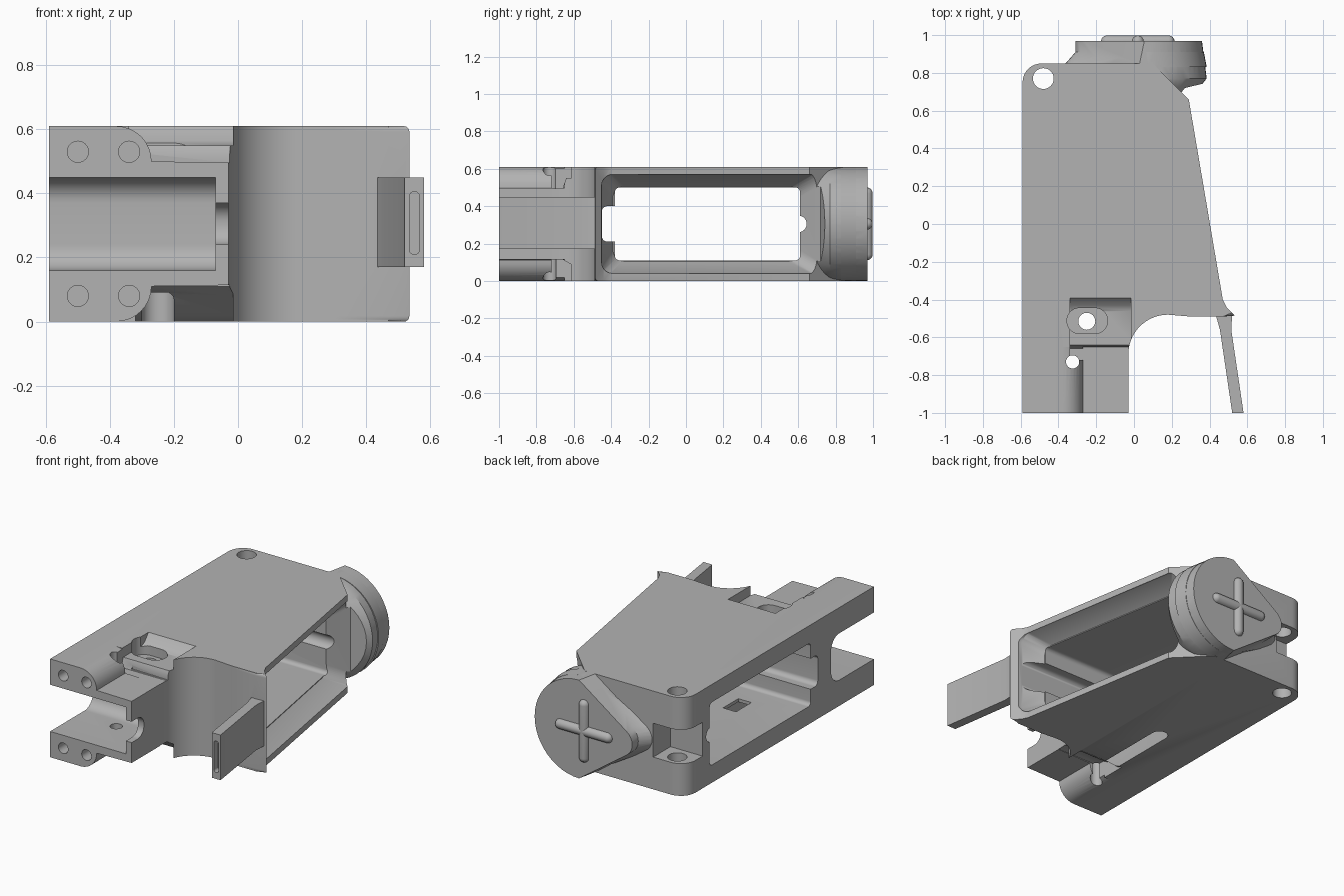
import bpy, bmesh, math
from mathutils import Vector

if "Cube" in bpy.data.objects:
    bpy.data.objects.remove(bpy.data.objects["Cube"])

H = 0.61          # overall thickness
MID = H / 2

grey = bpy.data.materials.new("matte_grey")
grey.use_nodes = True
COLOUR = (0.45, 0.45, 0.45, 1)
grey.diffuse_color = COLOUR
grey.node_tree.nodes["Principled BSDF"].inputs["Base Color"].default_value = COLOUR


def place(axis, a, b, c):
    return {"x": (c, a, b), "y": (a, c, b), "z": (a, b, c)}[axis]


def finish(name, bm):
    bmesh.ops.recalc_face_normals(bm, faces=bm.faces)
    me = bpy.data.meshes.new(name)
    bm.to_mesh(me)
    bm.free()
    me.materials.append(grey)
    ob = bpy.data.objects.new(name, me)
    bpy.context.collection.objects.link(ob)
    return ob


def prism(name, axis, pts, lo, hi, soften=None, width=0.05):
    """Extrude a 2D outline along an axis, optionally rounding chosen rim edges."""
    bm = bmesh.new()
    rings = [[bm.verts.new(place(axis, a, b, c)) for a, b in pts] for c in (lo, hi)]
    for r in rings:
        bm.faces.new(r)
    n = len(pts)
    for i in range(n):
        j = (i + 1) % n
        bm.faces.new((rings[0][i], rings[0][j], rings[1][j], rings[1][i]))
    if soften:
        rim = [e for e in bm.edges if abs(e.verts[0].co.z - e.verts[1].co.z) < 1e-5
               and all(soften(v.co) for v in e.verts)]
        bmesh.ops.bevel(bm, geom=rim, offset=width, segments=5, profile=0.5,
                        affect="EDGES", clamp_overlap=True)
    return finish(name, bm)


def hull(name, points):
    bm = bmesh.new()
    for p in points:
        bm.verts.new(p)
    res = bmesh.ops.convex_hull(bm, input=bm.verts)
    loose = [g for g in res["geom_interior"] if isinstance(g, bmesh.types.BMVert)]
    bmesh.ops.delete(bm, geom=loose, context="VERTS")
    return finish(name, bm)


def arc(cx, cy, r, start, end, n=10):
    angles = [math.radians(start + (end - start) * i / n) for i in range(n + 1)]
    return [(cx + r * math.cos(t), cy + r * math.sin(t)) for t in angles]


def rounded(a0, a1, b0, b1, r):
    return (arc(a1 - r, b1 - r, r, 0, 90) + arc(a0 + r, b1 - r, r, 90, 180)
            + arc(a0 + r, b0 + r, r, 180, 270) + arc(a1 - r, b0 + r, r, 270, 360))


def box(name, x, y, z):
    return prism(name, "z", [(x[0], y[0]), (x[1], y[0]), (x[1], y[1]), (x[0], y[1])], *z)


def rod(name, axis, a, b, r, lo, hi):
    return prism(name, axis, arc(a, b, r, 0, 348.75, 31), lo, hi)


def combine(target, others, operation):
    for ob in others:
        mod = target.modifiers.new("join", "BOOLEAN")
        mod.operation, mod.object, mod.solver = operation, ob, "EXACT"
        bpy.context.view_layer.objects.active = target
        bpy.ops.object.modifier_apply(modifier=mod.name)
        bpy.data.objects.remove(ob)


def flip(pts):
    return [(a, H - b) for a, b in pts]


# Main housing, with the scooped rear wall softened along its rims
scoop = arc(0.18, -0.69, 0.21, 90, 180, 14)
outline = ([(-0.59, -1)] + arc(-0.49, 0.75, 0.1, 180, 90, 8)
           + [(0.1, 0.85), (0.29, 0.66), (0.47, -0.40), (0.49, -0.44), (0.535, -0.485),
              (0.47, -0.49), (0.30, -0.49)] + scoop + [(-0.03, -1)])
housing = prism("housing", "z", outline, 0, H,
                lambda p: -0.7 < p.y < -0.47 and p.x > -0.04, 0.06)


# Egg-shaped end cap, flared where it meets the housing
def egg(y, dx=0.0, tip=-0.22):
    ring = arc(0.08 + dx, MID, MID, -90, 90, 24) + arc(tip, MID, 0.09, 90, 270, 12)
    return [(a, y, b) for a, b in ring]


cap = hull("end_cap", egg(0.66, -0.09) + egg(0.77) + egg(0.97, -0.025))
flare = hull("cap_flare", egg(0.83, 0, -0.29) + egg(0.86, -0.01, -0.26) + egg(0.91, -0.015))

# Guard arm at the rear
guard = prism("guard_arm", "z", [(0.43, -0.47), (0.455, -0.56), (0.52, -1), (0.58, -1),
                                 (0.515, -0.56), (0.52, -0.47)], 0.17, 0.45)
combine(housing, [cap, flare, guard], "UNION")

cuts = []

# Through well and its end notches
cuts.append(prism("well", "x", rounded(-0.38, 0.61, 0.11, 0.50, 0.025), -0.8, 0.8))
cuts.append(prism("well_notch", "x", rounded(-0.45, -0.3, 0.21, 0.40, 0.03), -0.8, 0.8))
cuts.append(rod("well_groove", "x", 0.60, MID, 0.045, -0.8, 0.8))


# Funnel mouth following the slanted side
def mouth(y0, y1, z0, z1, dx):
    return [(0.29 + (0.66 - y) * 0.176 + dx, y, z) for y, z in rounded(y0, y1, z0, z1, 0.06)]


cuts.append(hull("well_mouth", mouth(-0.39, 0.61, 0.105, 0.505, -0.12)
                 + mouth(-0.45, 0.72, 0.04, 0.57, -0.01) + mouth(-0.46, 0.78, 0.03, 0.58, 0.25)))

# Rear channel and the gap in its floor
cuts.append(prism("channel", "x", rounded(-1.3, -0.58, 0.16, 0.45, 0.08), -0.8, -0.07))
cuts.append(prism("floor_gap", "x", rounded(-1.2, -0.88, 0.24, 0.37, 0.06), -0.2, 0.1))

# Stepped rear flanks on both faces
shoulder = arc(-0.38, 0.50, 0.11, 90, 0, 8) + [(0.05, 0.495), (0.05, 0.8), (-0.38, 0.8)]
pad = [(-0.72, 0.495), (-0.66, 0.495), (-0.64, 0.55), (-0.46, 0.55), (-0.43, 0.565),
       (-0.39, 0.612), (-0.39, 0.8), (-0.72, 0.8)]
ramp = [(-0.72, 0.495), (-0.66, 0.495), (-0.60, 0.53), (-0.53, 0.59), (-0.49, 0.612),
        (-0.49, 0.8), (-0.72, 0.8)]
cuts.append(prism("upper_shoulder", "y", shoulder, -1.2, -0.65))
cuts.append(prism("lower_shoulder", "y", flip(shoulder), -1.2, -0.65))
cuts.append(prism("upper_pad", "x", pad, -0.34, -0.015))
cuts.append(prism("lower_ramp", "x", flip(ramp), -0.32, -0.015))

# Front hinge slot and pin hole
cuts.append(box("hinge_slot", (-0.8, -0.37), (0.68, 1.2), (0.20, 0.41)))
cuts.append(rod("hinge_pin_hole", "z", -0.48, 0.77, 0.055, -0.2, 0.9))

# Button recess, cross holes and the long slot underneath
cuts.append(prism("button_recess", "z", rounded(-0.355, -0.14, -0.58, -0.445, 0.066), 0.50, 0.8))
cuts.append(rod("button_hole", "z", -0.25, -0.515, 0.045, -0.2, 0.9))
cuts.append(rod("cross_hole", "z", -0.325, -0.73, 0.035, -0.2, 0.9))
cuts.append(prism("under_slot", "z", rounded(-0.30, -0.20, -0.63, -0.02, 0.049), -0.2, 0.09))
cuts.append(box("under_slot_window", (-0.295, -0.205), (-0.22, -0.07), (0.05, 0.2)))

# Blind holes in the rear face
for x in (-0.50, -0.34):
    for z in (0.08, 0.53):
        cuts.append(rod("rear_hole", "y", x, z, 0.033, -1.2, -0.80))

# Slot in the end of the guard arm
cuts.append(prism("guard_slot", "y", rounded(0.535, 0.567, 0.21, 0.405, 0.015), -1.2, -0.96))
combine(housing, cuts, "DIFFERENCE")


# Raised cross on the end cap
def bar(name, along, half=0.195, r=0.032):
    pts = []
    for s in (-1, 1):
        centre = Vector((0.02, 0.966, MID)) + Vector(along) * s * (half - r)
        for i in range(16):
            for j in range(-4, 5):
                t, p = math.tau * i / 16, math.pi / 2 * j / 4
                pts.append(centre + r * Vector((math.cos(t) * math.cos(p), math.sin(p),
                                                math.sin(t) * math.cos(p))))
    return hull(name, pts)


parts = [housing, bar("cross_bar_wide", (1, 0, 0)), bar("cross_bar_tall", (0, 0, 1))]

for ob in parts:
    bpy.ops.object.select_all(action="DESELECT")
    ob.select_set(True)
    bpy.context.view_layer.objects.active = ob
    bpy.ops.object.shade_smooth_by_angle(angle=math.radians(32))
